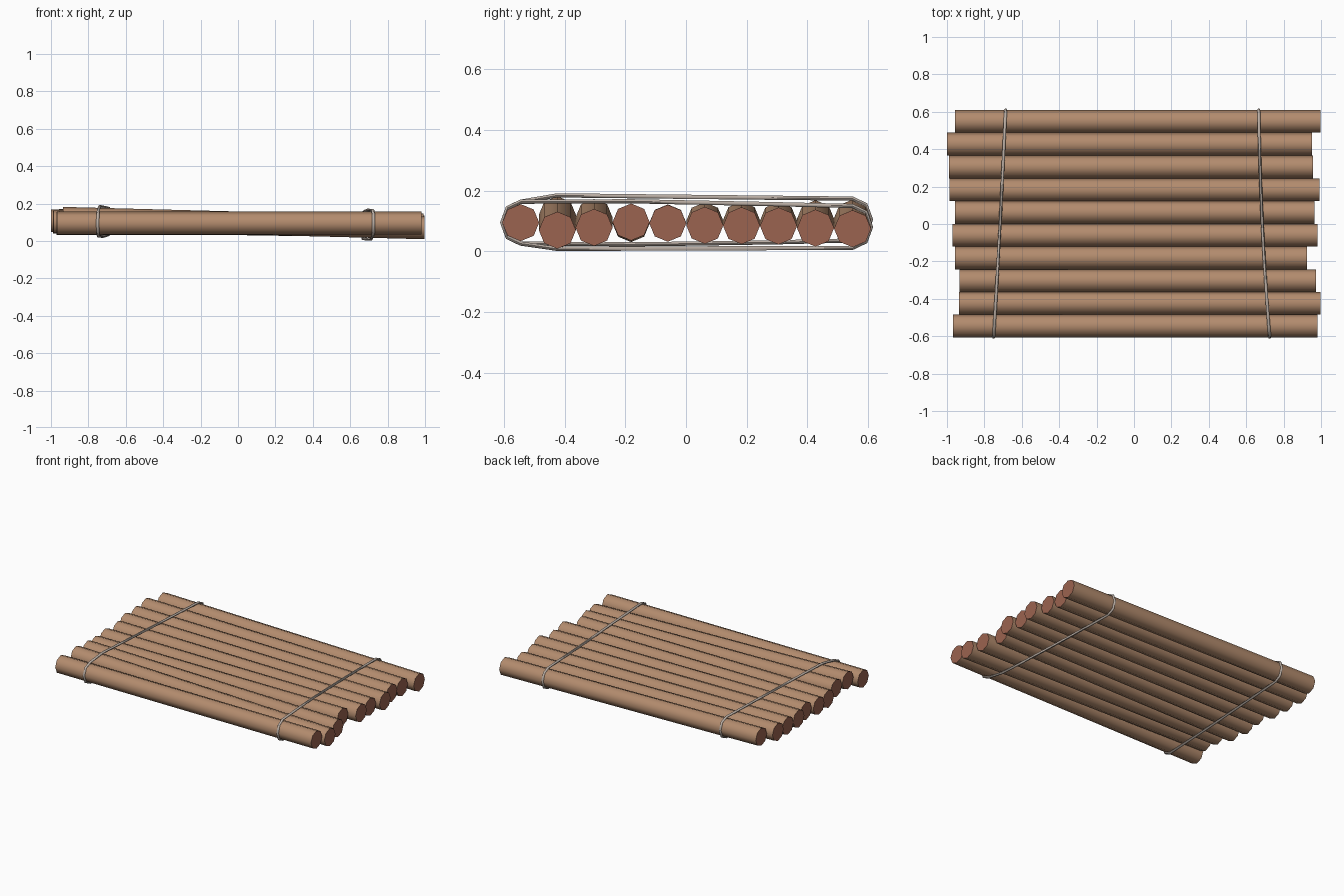
import bpy, bmesh, math
from mathutils import Vector, geometry

if "Cube" in bpy.data.objects:
    bpy.data.objects.remove(bpy.data.objects["Cube"])


def material(name, rgb):
    m = bpy.data.materials.new(name)
    m.diffuse_color = (*rgb, 1)
    m.use_nodes = True
    m.node_tree.nodes["Principled BSDF"].inputs["Base Color"].default_value = m.diffuse_color
    return m


bark = material("bark brown", (0.45, 0.26, 0.155))
cut_wood = material("cut wood red brown", (0.33, 0.125, 0.08))
rope_grey = material("rope grey", (0.50, 0.43, 0.38))


def ring(center, ry, rz, sides=8):
    return [center + Vector((0, ry * math.cos(i * math.tau / sides),
                             rz * math.sin(i * math.tau / sides)))
            for i in range(sides)]


def tube(name, rings, mats, closed):
    """Skin a list of vertex rings, capped at the ends unless closed."""
    bm = bmesh.new()
    vs = [[bm.verts.new(p) for p in r] for r in rings]
    n = len(vs[0])
    for k in range(len(vs) if closed else len(vs) - 1):
        a, b = vs[k], vs[(k + 1) % len(vs)]
        for i in range(n):
            j = (i + 1) % n
            bm.faces.new((a[i], a[j], b[j], b[i]))
    if not closed:
        for cap in (vs[0], vs[-1]):
            bm.faces.new(cap).material_index = 1
    bmesh.ops.recalc_face_normals(bm, faces=bm.faces[:])
    for f in bm.faces:
        f.smooth = True
    mesh = bpy.data.meshes.new(name)
    bm.to_mesh(mesh)
    bm.free()
    for m in mats:
        mesh.materials.append(m)
    mesh.set_sharp_from_angle(angle=math.radians(60))
    ob = bpy.data.objects.new(name, mesh)
    bpy.context.collection.objects.link(ob)
    return ob


# Logs: y, left x, right x, left z, right z
LOGS = [
    (-0.545, -0.968, 0.980, 0.095, 0.095),
    (-0.424, -0.936, 0.997, 0.121, 0.070),
    (-0.303, -0.933, 0.973, 0.112, 0.079),
    (-0.181, -0.958, 0.924, 0.092, 0.097),
    (-0.060, -0.970, 0.980, 0.094, 0.093),
    (0.062, -0.958, 0.965, 0.101, 0.086),
    (0.183, -0.987, 0.992, 0.103, 0.085),
    (0.305, -0.990, 0.957, 0.102, 0.084),
    (0.427, -1.000, 0.952, 0.108, 0.077),
    (0.549, -0.958, 0.996, 0.110, 0.075),
]
for k, (y, x0, x1, z0, z1) in enumerate(LOGS):
    tube(f"log_{k + 1}", [ring(Vector((x0, y, z0)), 0.061, 0.061),
                          ring(Vector((x1, y, z1)), 0.061, 0.061)],
         [bark, cut_wood], False)


# Ropes: each is a loop pulled tight around the logs (hull of their sections)
def rope(name, x_front, x_mid, x_back, r=0.008):
    def x_at(y):
        t = y / 0.6
        return x_mid + (x_back - x_front) / 2 * t + ((x_back + x_front) / 2 - x_mid) * t * t
    pts = []
    for y, x0, x1, z0, z1 in LOGS:
        z = z0 + (z1 - z0) * (x_at(y) - x0) / (x1 - x0)
        pts += [p.yz for p in ring(Vector((0, y, z)), 0.061, 0.069)]
    hull = [pts[i] for i in geometry.convex_hull_2d(pts)]
    path = []
    for a, b in zip(hull, hull[1:] + hull[:1]):
        steps = max(1, round((b - a).length / 0.15))
        for s in range(steps):
            p = a.lerp(b, s / steps)
            path.append(Vector((x_at(p.x), p.x, p.y)))
    rings = []
    for i, p in enumerate(path):
        d = (path[(i + 1) % len(path)] - path[i - 1]).normalized()
        u = (Vector((1, 0, 0)) - d * d.x).normalized()
        v = d.cross(u)
        rings.append([p + r * (u * math.cos(a * math.tau / 6) + v * math.sin(a * math.tau / 6))
                      for a in range(6)])
    tube(name, rings, [rope_grey], True)


rope("left_rope", -0.750, -0.716, -0.687)
rope("right_rope", 0.725, 0.686, 0.667)
